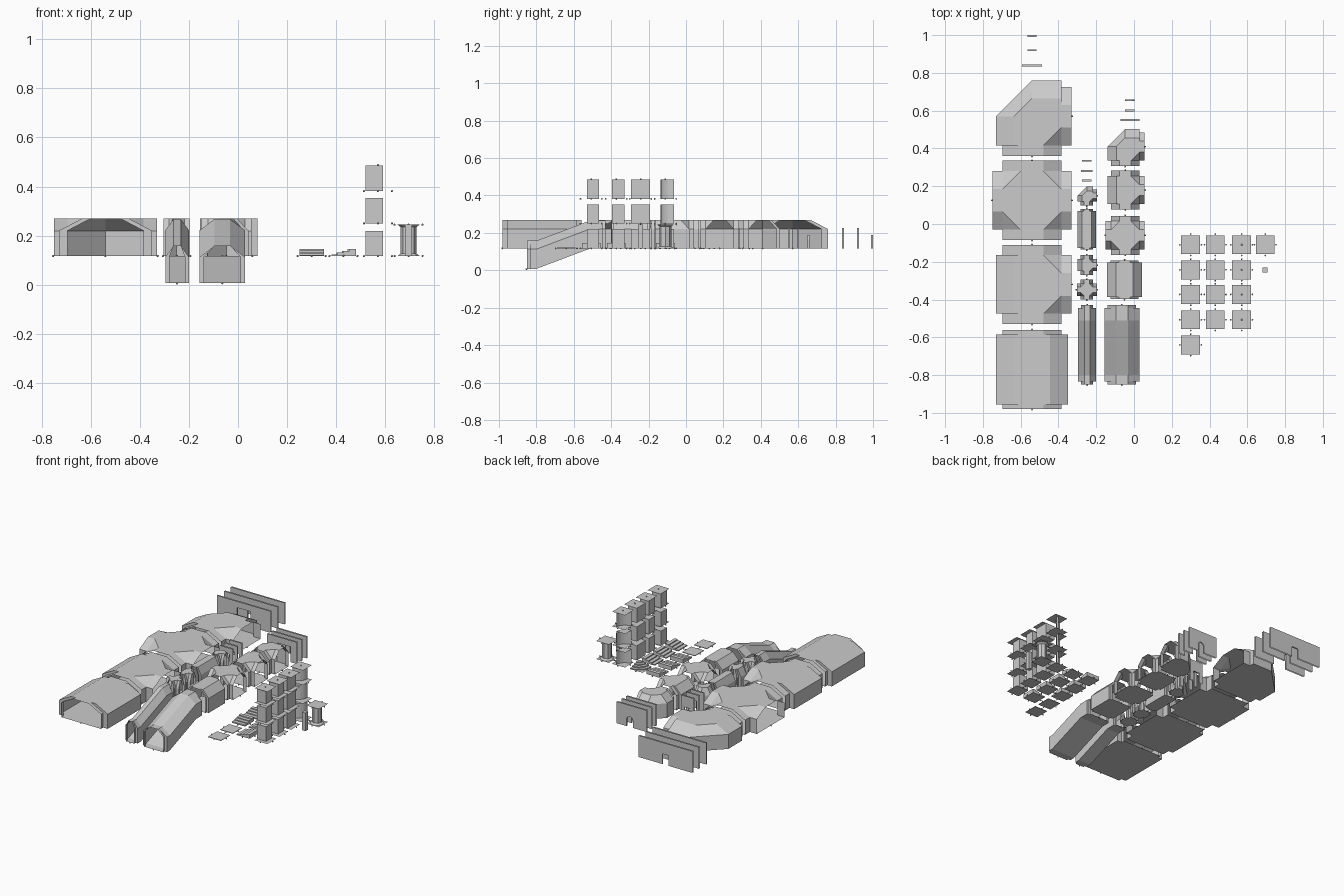
import bpy, bmesh, math

if "Cube" in bpy.data.objects:
    bpy.data.objects.remove(bpy.data.objects["Cube"])

Z0, ZW, ZT = 0.117, 0.22, 0.27      # floor, wall top, ceiling


def finish(name, bm):
    bmesh.ops.remove_doubles(bm, verts=bm.verts, dist=0.0004)
    bmesh.ops.recalc_face_normals(bm, faces=bm.faces)
    me = bpy.data.meshes.new(name)
    bm.to_mesh(me)
    bm.free()
    ob = bpy.data.objects.new(name, me)
    bpy.context.collection.objects.link(ob)
    return ob


def face(bm, pts):
    bm.faces.new([bm.verts.new(p) for p in pts])


markers = bmesh.new()


def marker(x, y, z):
    m = bmesh.ops.create_icosphere(markers, subdivisions=1, radius=0.005)
    bmesh.ops.translate(markers, verts=m['verts'], vec=(x, y, z))


def room(name, cx, cy, h, w, f, b, opens, e=None):
    """Vaulted room built in four quadrants; opens holds the open sides.
    h arm length, w opening half width, f flat half width, b closed half width."""
    bm = bmesh.new()
    e, g = e or w, b * 0.5
    for sx, sy in ((1, 1), (1, -1), (-1, 1), (-1, -1)):
        def q(*pts, swap=False):
            out = []
            for u, v, z in pts:
                if swap:
                    u, v = v, u
                out.append((cx + sx * u, cy + sy * v, z))
            face(bm, out)

        def arm(start, swap):
            # half tunnel along v, from start out to h
            prof = [(0, Z0), (w, Z0), (w, ZW), (f, ZT), (0, ZT)]
            for (a, za), (c, zc) in zip(prof, prof[1:]):
                q((a, start, za), (c, start, zc), (c, h, zc), (a, h, za), swap=swap)

        xo, yo = ('+x' if sx > 0 else '-x') in opens, ('+y' if sy > 0 else '-y') in opens
        if xo and yo:
            q((0, 0, Z0), (w, 0, Z0), (w, w, Z0), (0, w, Z0))
            q((0, 0, ZT), (w, 0, ZT), (w, f, ZT), (f, w, ZT), (0, w, ZT))
            q((w, f, ZT), (w, w, ZW), (f, w, ZT))
            arm(w, False)
            arm(w, True)
        elif xo or yo:
            s = xo
            prof = [(0, Z0), (b, Z0), (b, ZW), (g, ZT), (0, ZT)]
            for (a, za), (c, zc) in zip(prof, prof[1:]):
                q((a, 0, za), (c, 0, zc), (c, e, zc), (a, e, za), swap=s)
            q((w, e, Z0), (b, e, Z0), (b, e, ZW), (g, e, ZT), (f, e, ZT), (w, e, ZW), swap=s)
            arm(e, s)
        else:
            q((0, 0, Z0), (b, 0, Z0), (0, b, Z0))
            q((b, 0, Z0), (0, b, Z0), (0, b, ZW), (b, 0, ZW))
            q((b, 0, ZW), (0, b, ZW), (0, g, ZT), (g, 0, ZT))
            q((0, 0, ZT), (g, 0, ZT), (0, g, ZT))
    for o in opens:
        d = (h + 0.003) * (1 if o[0] == '+' else -1)
        marker(cx + d * (o[1] == 'x'), cy + d * (o[1] == 'y'), Z0)
    finish(name, bm)


# Three sizes of room: straight, cross, junction and corner
STRAIGHT, CROSS = ('+y', '-y'), ('+x', '-x', '+y', '-y')
TEE, CORNER = ('+x', '+y', '-y'), ('+x', '-y')
L = (0.21, 0.155, 0.06, 0.19)
M = (0.103, 0.075, 0.03, 0.092)
S = (0.053, 0.032, 0.015, 0.048)
room('large_straight', -0.54, -0.77, *L, STRAIGHT, 0.185)
room('large_junction', -0.54, -0.32, *L, TEE)
room('large_cross', -0.54, 0.125, *L, CROSS)
room('large_corner', -0.54, 0.57, *L, CORNER)
room('medium_straight', -0.05, -0.295, *M, STRAIGHT, 0.092)
room('medium_cross', -0.047, -0.06, *M, CROSS)
room('medium_junction', -0.047, 0.18, *M, TEE)
room('medium_corner', -0.047, 0.41, *M, CORNER)
room('small_cross', -0.25, -0.348, *S, CROSS)
room('small_junction', -0.25, -0.218, *S, TEE)
room('small_straight', -0.25, -0.028, 0.108, *S[1:], STRAIGHT, 0.098)
room('small_corner', -0.25, 0.15, *S, CORNER)


# Sloping stair tunnels
def stair_tunnel(name, cx, w, f, b):
    bm = bmesh.new()
    secs = [(-0.85, 0.008, w), (-0.835, 0.008, w), (-0.835, 0.008, b), (-0.8, 0.008, b),
            (-0.51, Z0, b), (-0.445, Z0, b), (-0.445, Z0, w), (-0.43, Z0, w)]
    rings = []
    for y, z, a in secs:
        p = [(-a, 0), (a, 0), (a, 0.105), (f, 0.15), (-f, 0.15), (-a, 0.105)]
        rings.append([bm.verts.new((cx + x, y, z + d)) for x, d in p])
    for r, t in zip(rings, rings[1:]):
        for i in range(6):
            j = (i + 1) % 6
            if (r[i].co - t[i].co).length + (r[j].co - t[j].co).length > 0.001:
                bm.faces.new((r[i], r[j], t[j], t[i]))
    marker(cx, -0.853, 0.006)
    marker(cx, -0.427, Z0)
    finish(name, bm)


stair_tunnel('medium_stair', -0.064, 0.075, 0.032, 0.0925)
stair_tunnel('small_stair', -0.248, 0.032, 0.015, 0.048)


# End walls with doorways
def end_wall(name, cx, dx, y, half, d, top, arch=False):
    bm = bmesh.new()
    if arch:
        n = 8
        door = [(-d, Z0)] + [(-d * math.cos(math.pi * i / n), top - d + d * math.sin(math.pi * i / n))
                             for i in range(n + 1)] + [(d, Z0)]
    else:
        door = [(-d, Z0), (-d, top), (d, top), (d, Z0)]
    door = [(dx + x, z) for x, z in door]
    outline = [(cx - half, Z0)] + door + [(cx + half, Z0), (cx + half, ZT), (cx - half, ZT)]
    for s in (-0.005, 0.005):
        face(bm, [(x, y + s, z) for x, z in outline])
    for (x, z), (x2, z2) in zip(door, door[1:]):
        face(bm, [(x, y - 0.005, z), (x, y + 0.005, z), (x2, y + 0.005, z2), (x2, y - 0.005, z2)])
    finish(name, bm)


for size, cx, dx, half, ys, ds in (
        ('large', -0.54, -0.54, 0.21, (0.84, 0.92, 0.995), (0.052, 0.025, 0.025)),
        ('medium', -0.037, -0.022, 0.117, (0.55, 0.60, 0.655), (0.05, 0.025, 0.025)),
        ('small', -0.25, -0.25, 0.052, (0.23, 0.28, 0.335), (0.025, 0.03, 0.025))):
    for k in range(3):
        end_wall(f'{size}_end_wall_{k}', cx, dx, ys[k], half, ds[k],
                 (0.225, 0.225, 0.19)[k], size == 'medium' and k == 2)


# Loose tiles, walls and pillars
def box(bm, x0, x1, y0, y1, z0, z1):
    vs = bmesh.ops.create_cube(bm, size=1)['verts']
    bmesh.ops.scale(bm, verts=vs, vec=(x1 - x0, y1 - y0, z1 - z0))
    bmesh.ops.translate(bm, verts=vs, vec=((x0 + x1) / 2, (y0 + y1) / 2, (z0 + z1) / 2))


def plate(bm, x, y, z, r=0.05):
    face(bm, [(x - r, y - r, z), (x + r, y - r, z), (x + r, y + r, z), (x - r, y + r, z)])


def edge_markers(x, y, z):
    for a, c in ((0.057, 0), (-0.057, 0), (0, 0.057), (0, -0.057)):
        marker(x + a, y + c, z)


def sector(bm, x, y, r, z0, z1):
    # quarter-round block in the lower right corner of a tile
    arc = [(x + 0.05, y - 0.05)] + [(x + 0.05 - r * math.cos(t * math.pi / 16),
                                    y - 0.05 + r * math.sin(t * math.pi / 16)) for t in range(9)]
    face(bm, [(a, c, z1) for a, c in arc])
    for p, t in zip(arc, arc[1:] + arc[:1]):
        face(bm, [(*p, z0), (*t, z0), (*t, z1), (*p, z1)])


ROWS = (-0.11, -0.243, -0.373, -0.507, -0.64)
for i, y in enumerate(ROWS):                   # low step tiles
    bm = bmesh.new()
    plate(bm, 0.30, y, Z0)
    for k in range(4):
        s = k * 0.025
        box(bm, 0.25, 0.35, y - 0.05 + s, y - 0.025 + s, Z0, Z0 + 0.006 * (k + 1) * (i < 3) + 0.004)
    edge_markers(0.30, y, Z0)
    finish(f'step_tile_{i}', bm)
for i, y in enumerate(ROWS[:4]):               # raised tiles, first one curved
    bm = bmesh.new()
    plate(bm, 0.43, y, Z0)
    for k in range(4):
        z = Z0 + 0.007 * (k + 1)
        if i == 0:
            sector(bm, 0.43, y, 0.1 - 0.022 * k, Z0, z)
        else:
            box(bm, 0.38 + 0.025 * k, 0.405 + 0.025 * k, y - 0.05, y + 0.05, Z0, z)
    edge_markers(0.43, y, Z0)
    finish(f'raised_tile_{i}', bm)

for lv, z in enumerate((Z0, 0.25, 0.382)):     # wall tiles on three levels
    x, t = 0.57, z + 0.103
    for i, y in enumerate(ROWS[:4]):
        bm = bmesh.new()
        plate(bm, x, y, z)
        if i == 1:                             # straight wall
            box(bm, x - 0.05, x + 0.02, y - 0.05, y + 0.05, z, t)
        elif i == 0:                           # curved wall
            arc = [(x - 0.05 + 0.07 * math.sin(a * math.pi / 12),
                    y + 0.045 - 0.07 * math.cos(a * math.pi / 12)) for a in range(7)]
            for p, r in zip(arc, arc[1:]):
                face(bm, [(*p, z), (*r, z), (*r, t), (*p, t)])
            face(bm, [(a, c, t) for a, c in arc] + [(x - 0.05, y + 0.045, t)])
        else:                                  # corner walls
            box(bm, x - 0.05, x + 0.02, y - 0.022, y + 0.043, z, t)
        if lv == 2:
            plate(bm, x, y, t)
            marker(x, y, t + 0.002)
        edge_markers(x, y, z)
        finish(f'wall_tile_{lv}_{i}', bm)

# Pillar with cap, and a small plain post
bm = bmesh.new()
for z in (Z0, 0.245):
    plate(bm, 0.695, -0.11, z)
    edge_markers(0.695, -0.11, z)
for r1, r2, z0, z1 in ((0.045, 0.032, Z0, 0.127), (0.032, 0.032, 0.127, 0.235), (0.032, 0.045, 0.235, 0.245)):
    c = bmesh.ops.create_cone(bm, segments=8, radius1=r1, radius2=r2, depth=z1 - z0)['verts']
    bmesh.ops.translate(bm, verts=c, vec=(0.695, -0.11, (z0 + z1) / 2))
finish('pillar', bm)
bm = bmesh.new()
box(bm, 0.68, 0.708, -0.257, -0.229, Z0, 0.245)
finish('post', bm)
finish('connector_markers', markers)
